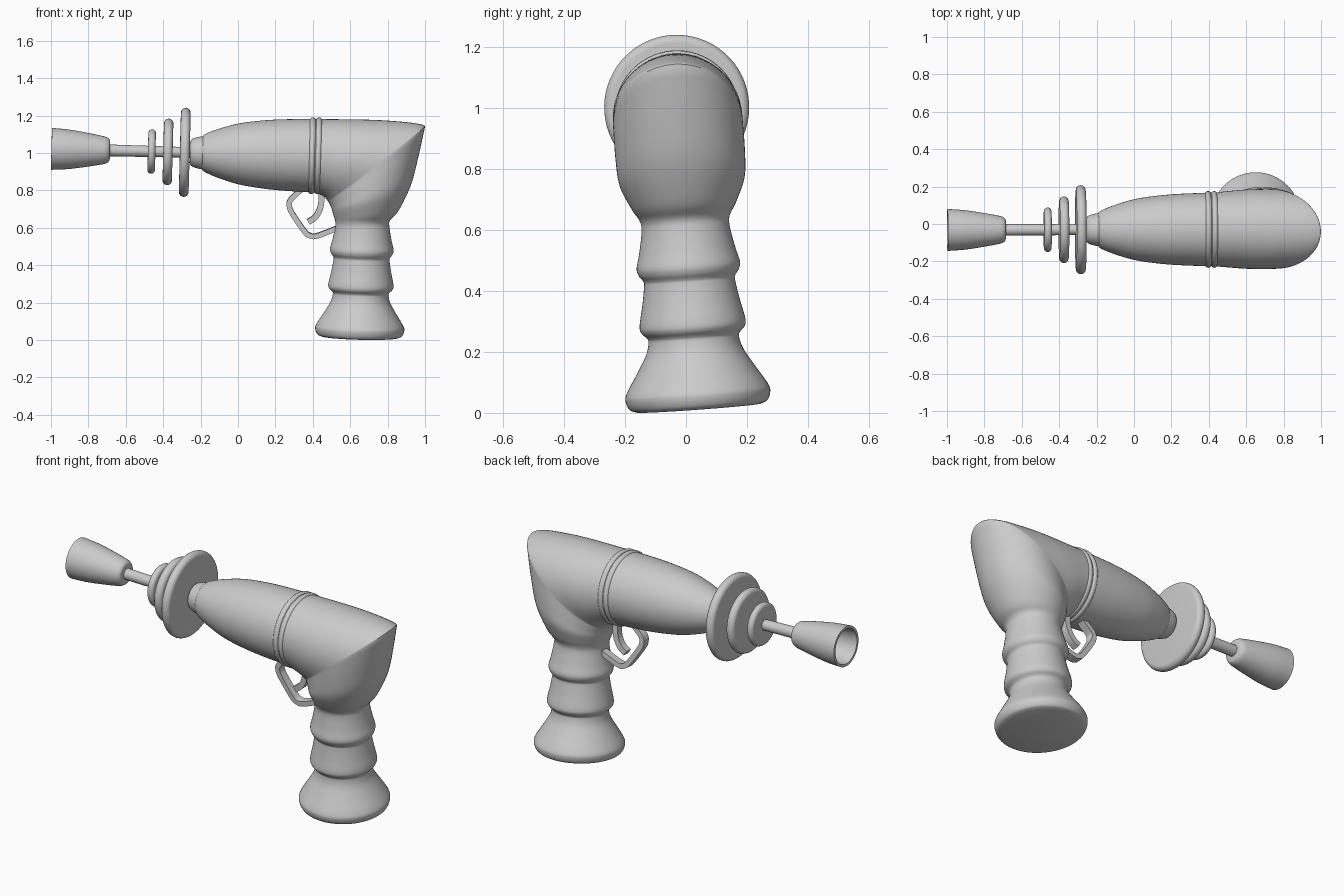
import bpy, bmesh, math
from mathutils import Matrix, Vector

if "Cube" in bpy.data.objects:
    bpy.data.objects.remove(bpy.data.objects["Cube"])

AXIS = 0.965      # barrel axis height before the tilt
GRIP_X = 0.675    # grip centre
SEG = 64
# the whole model leans slightly sideways and nose-up
TILT = (Matrix.Translation((-0.025, 0.0407, 0.0335))
        @ Matrix.Rotation(math.radians(4.2), 4, 'X')
        @ Matrix.Rotation(math.radians(1.5), 4, 'Y'))


def spline(pts, n=5):
    """Catmull-Rom through points of any dimension."""
    p = [Vector(q) for q in pts]
    p = [2 * p[0] - p[1]] + p + [2 * p[-1] - p[-2]]
    out = []
    for a, b, c, d in zip(p, p[1:], p[2:], p[3:]):
        for k in range(n):
            t = k / n
            out.append(0.5 * (2 * b + (c - a) * t + (2 * a - 5 * b + 4 * c - d) * t * t
                              + (3 * b - a - 3 * c + d) * t ** 3))
    return out + [p[-2]]


def finish(name, bm, angle=35):
    bmesh.ops.recalc_face_normals(bm, faces=bm.faces)
    me = bpy.data.meshes.new(name)
    bm.to_mesh(me)
    bm.free()
    me.transform(TILT)
    me.polygons.foreach_set("use_smooth", [True] * len(me.polygons))
    me.set_sharp_from_angle(angle=math.radians(angle))
    ob = bpy.data.objects.new(name, me)
    bpy.context.collection.objects.link(ob)
    return ob


def loft(name, rings, cap_start=True, cap_end=True):
    """Skin elliptical rings given as (x0, z0, x1, z1, half width in y)."""
    bm = bmesh.new()
    loops = []
    for x0, z0, x1, z1, hw in rings:
        loop = []
        for i in range(SEG):
            a = math.tau * i / SEG
            c, s = math.cos(a), math.sin(a)
            loop.append(bm.verts.new(((x0 + x1) / 2 + c * (x1 - x0) / 2, s * hw,
                                      (z0 + z1) / 2 + c * (z1 - z0) / 2)))
        loops.append(loop)
    for a, b in zip(loops, loops[1:]):
        for i in range(SEG):
            j = (i + 1) % SEG
            bm.faces.new((a[i], a[j], b[j], b[i]))
    if cap_start:
        bm.faces.new(loops[0])
    if cap_end:
        bm.faces.new(loops[-1])
    return finish(name, bm)


def turned(name, profile, **caps):
    """Turn an (x, radius) profile around the barrel axis."""
    return loft(name, [(x, AXIS - r, x, AXIS + r, r) for x, r in profile], **caps)


def rounded_rim(x, radius, half):
    """Half-round rim profile for discs and bands."""
    return [(x - half * math.cos(math.pi * k / 12),
             radius - half + half * math.sin(math.pi * k / 12)) for k in range(13)]


def strip(name, path, thick, width):
    """Bent flat bar following a path in the x-z plane."""
    pts = spline(path, 6)
    bm = bmesh.new()
    loops = []
    for i, p in enumerate(pts):
        d = (pts[min(i + 1, len(pts) - 1)] - pts[max(i - 1, 0)]).normalized()
        n = Vector((-d.y, d.x)) * thick / 2
        loops.append([bm.verts.new((p.x + n.x * s, y * width / 2, p.y + n.y * s))
                      for s, y in ((1, 1), (1, -1), (-1, -1), (-1, 1))])
    for a, b in zip(loops, loops[1:]):
        for i in range(4):
            j = (i + 1) % 4
            bm.faces.new((a[i], a[j], b[j], b[i]))
    bm.faces.new(loops[0])
    bm.faces.new(loops[-1])
    return finish(name, bm)


# hollow flared muzzle
outer = spline([(-0.70, 0.045), (-0.688, 0.055), (-0.70, 0.068), (-0.73, 0.077),
                (-0.82, 0.093), (-0.91, 0.106), (-0.998, 0.112)])
inner = spline([(-0.998, 0.098), (-0.9, 0.091), (-0.8, 0.075), (-0.74, 0.062)])
turned("muzzle", [(-0.685, 0.03), (-0.685, 0.045)] + [tuple(p) for p in outer[5:]]
       + [tuple(p) for p in inner])

# rod and its three discs
turned("barrel_rod", [(-0.75, 0.032), (-0.24, 0.028)])
for label, x, r, h in (("small", -0.462, 0.119, 0.02),
                       ("medium", -0.375, 0.178, 0.025),
                       ("large", -0.285, 0.238, 0.026)):
    turned(label + "_disc", rounded_rim(x, r, h))

# collar and tapered barrel body
turned("collar", spline([(-0.257, 0.055), (-0.25, 0.07), (-0.23, 0.08), (-0.2, 0.087),
                         (-0.18, 0.088)]), cap_end=False)
turned("barrel_body", spline([(-0.19, 0.092), (-0.17, 0.105), (-0.1, 0.133), (0.0, 0.162),
                              (0.1, 0.178), (0.2, 0.188), (0.32, 0.194), (0.44, 0.197)]),
       cap_end=False)

# twin bands
for i, x in enumerate((0.396, 0.429)):
    turned(f"band_{i + 1}", rounded_rim(x, 0.205, 0.017), cap_start=False, cap_end=False)

# rear housing bends over a mitred crease, then narrows into the ribbed grip
housing = spline([(0.43, 0.768, 0.43, 1.162, 0.197), (0.465, 0.748, 0.714, 1.165, 0.211),
                  (0.48, 0.732, 0.90, 1.157, 0.213), (0.484, 0.726, 0.985, 1.145, 0.213),
                  (0.486, 0.724, 0.995, 1.133, 0.213)])
lower = [(0.486, 0.724, 0.995, 1.133, 0.213), (0.501, 0.70, 0.964, 0.972, 0.213),
         (0.509, 0.68, 0.928, 0.82, 0.206), (0.518, 0.65, 0.867, 0.684, 0.172),
         (0.528, 0.62, 0.822, 0.63, 0.148)]
ribs = [(0.145, 0.59), (0.158, 0.52), (0.170, 0.472), (0.165, 0.447), (0.151, 0.427),
        (0.150, 0.41), (0.160, 0.35), (0.174, 0.283), (0.170, 0.258), (0.153, 0.24),
        (0.149, 0.225), (0.160, 0.185), (0.192, 0.13), (0.232, 0.065), (0.238, 0.038),
        (0.227, 0.010), (0.205, 0.0)]
grip = spline(lower + [(GRIP_X - r, z, GRIP_X + r, z, r) for r, z in ribs])
loft("housing_and_grip", housing[:-1] + grip, cap_start=False)

# trigger guard and trigger
strip("trigger_guard", [(0.36, 0.80), (0.325, 0.765), (0.287, 0.725), (0.281, 0.695),
                        (0.297, 0.655), (0.365, 0.56), (0.395, 0.537), (0.435, 0.537),
                        (0.54, 0.58)], 0.028, 0.045)
strip("trigger", [(0.445, 0.80), (0.452, 0.735), (0.445, 0.68), (0.42, 0.635),
                  (0.385, 0.61)], 0.032, 0.04)
